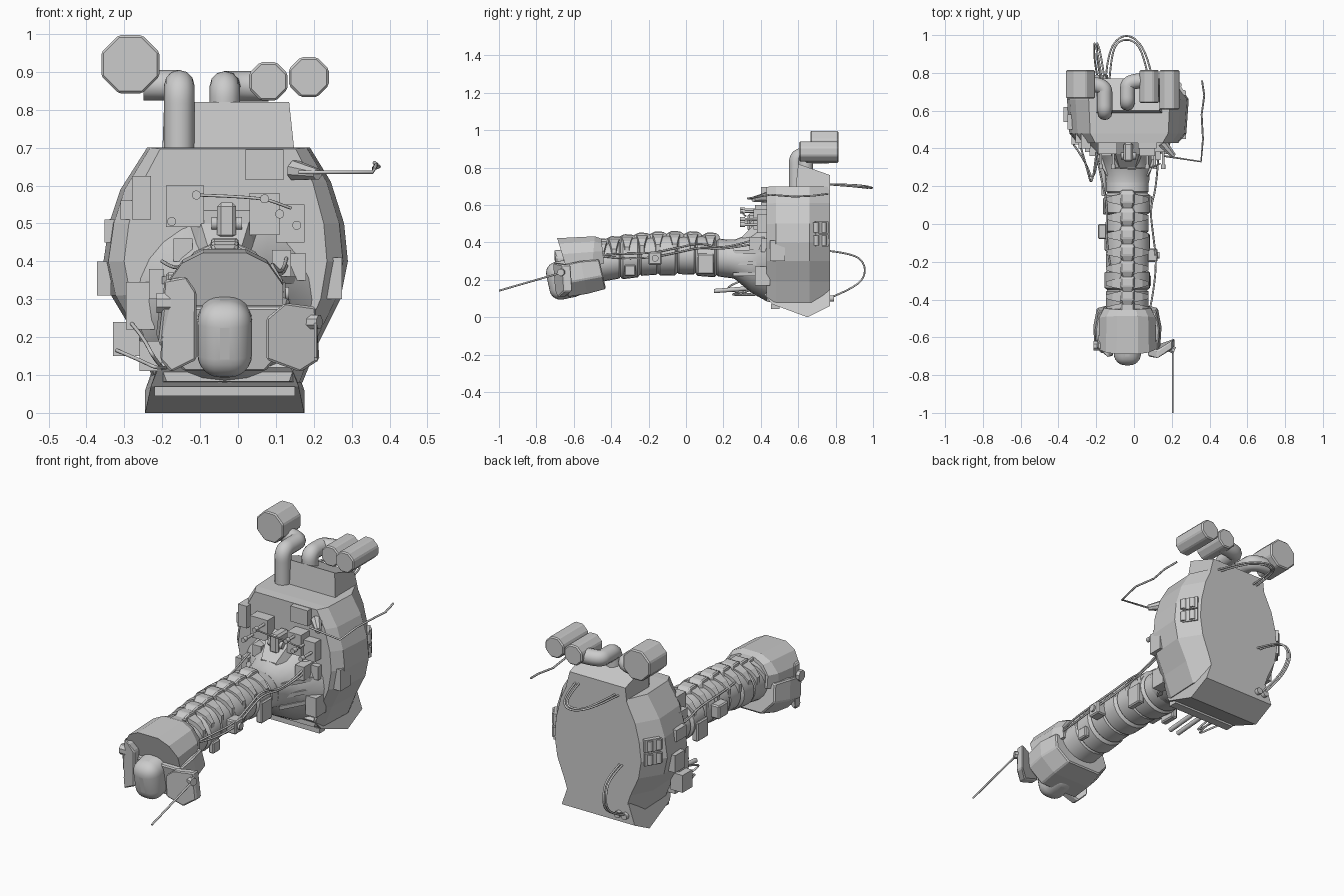
import bpy, bmesh, math
from mathutils import Vector, Matrix

CX = -0.035  # centre line of neck and body


def finish(name, bm, smooth=False, bevel=0, segs=1):
    bmesh.ops.recalc_face_normals(bm, faces=bm.faces)
    me = bpy.data.meshes.new(name)
    bm.to_mesh(me)
    bm.free()
    ob = bpy.data.objects.new(name, me)
    bpy.context.collection.objects.link(ob)
    if bevel:
        m = ob.modifiers.new("bevel", 'BEVEL')
        m.width, m.segments = bevel, segs
    if smooth:
        bpy.ops.object.select_all(action='DESELECT')
        ob.select_set(True)
        bpy.context.view_layer.objects.active = ob
        bpy.ops.object.shade_smooth_by_angle(angle=math.radians(35))
    return ob


def loft(name, rings, smooth=False, bevel=0, segs=1):
    bm = bmesh.new()
    vs = [[bm.verts.new(p) for p in r] for r in rings]
    n = len(vs[0])
    for a, b in zip(vs, vs[1:]):
        for i in range(n):
            j = (i + 1) % n
            bm.faces.new((a[i], a[j], b[j], b[i]))
    bm.faces.new(vs[0])
    bm.faces.new(vs[-1])
    return finish(name, bm, smooth, bevel, segs)


def box(name, x0, x1, y0, y1, z0, z1, bevel=0, segs=1, rot=None):
    bm = bmesh.new()
    bmesh.ops.create_cube(bm, size=1)
    m = Matrix.Translation(((x0 + x1) / 2, (y0 + y1) / 2, (z0 + z1) / 2))
    if rot:
        m = m @ Matrix.Rotation(math.radians(rot[0]), 4, rot[1])
    bm.transform(m @ Matrix.Diagonal((x1 - x0, y1 - y0, z1 - z0, 1)))
    return finish(name, bm, segs > 1, bevel, segs)


def cyl(name, p, q, r, n=12, r2=None, bevel=0):
    p, q = Vector(p), Vector(q)
    bm = bmesh.new()
    bmesh.ops.create_cone(bm, cap_ends=True, segments=n, radius1=r,
                          radius2=r if r2 is None else r2, depth=(q - p).length)
    rot = (q - p).to_track_quat('Z', 'Y').to_matrix().to_4x4()
    bm.transform(Matrix.Translation((p + q) / 2) @ rot @ Matrix.Rotation(math.pi / n, 4, 'Z'))
    return finish(name, bm, n > 8, bevel)


def tube(name, pts, r, poly=False, res=2):
    cu = bpy.data.curves.new(name, 'CURVE')
    cu.dimensions = '3D'
    cu.bevel_depth, cu.bevel_resolution, cu.use_fill_caps = r, res, True
    s = cu.splines.new('POLY' if poly else 'NURBS')
    s.points.add(len(pts) - 1)
    for a, p in zip(s.points, pts):
        a.co = (*p, 1)
    s.use_endpoint_u, s.order_u, s.resolution_u = True, 3, 8
    ob = bpy.data.objects.new(name, cu)
    bpy.context.collection.objects.link(ob)
    return ob


def oval(y, z, rx, rz, n=24):
    return [(CX + rx * math.cos(2 * math.pi * i / n), y, z + rz * math.sin(2 * math.pi * i / n)) for i in range(n)]


# main shell: rounded faceted outline scaled along y
outline = [(-.24, .70), (.19, .70), (.245, .61), (.28, .50), (.29, .40), (.27, .30), (.215, .19),
           (.17, .08), (-.22, .08), (-.275, .21), (-.335, .31), (-.355, .40), (-.34, .50), (-.31, .59)]


def shell_ring(y, sx, sz):
    return [(CX + (x - CX) * sx, y, .4 + (z - .4) * sz) for x, z in outline]


loft("body_shell", [shell_ring(.43, .83, .99), shell_ring(.48, .96, 1),
                    shell_ring(.66, 1, 1), shell_ring(.77, .77, 1)])
# base wedge flaring to the bottom edge, with a front lip
base = [(.42, .12, .175), (.46, .07, .195), (.65, 0, .21), (.77, .06, .21), (.77, .16, .175), (.45, .16, .165)]
loft("base", [[(CX + s * w, y, z) for y, z, w in base] for s in (-1, 1)])
box("base_lip", -.22, .15, .455, .50, .045, .07)
# top housing behind the exhausts
loft("top_housing", [[(-.2, .585, .68), (.15, .585, .68), (.15, .77, .68), (-.2, .77, .68)],
                     [(-.195, .60, .82), (.135, .60, .82), (.13, .77, .76), (-.19, .77, .76)]])
# exhaust pipes and eight-sided drums
tube("exhaust_pipe", [(-.155, .59, .66), (-.155, .59, .78), (-.155, .59, .865), (-.155, .66, .865),
                      (-.155, .74, .865), (-.25, .74, .865)], .04, res=4)
tube("exhaust_pipe", [(-.035, .64, .76), (-.035, .64, .80), (-.035, .64, .862), (-.035, .70, .862),
                      (-.03, .76, .862), (.08, .76, .862)], .04, res=4)
for x, z, r, y0 in ((-.284, .92, .083, .665), (.08, .875, .055, .64), (.187, .886, .057, .605)):
    cyl("exhaust_drum", (x, y0, z), (x, .815, z), r, 8, bevel=.006)

# neck collar cone and gussets
loft("neck_collar", [oval(.22, .315, .115, .10), oval(.26, .31, .118, .105), oval(.35, .29, .15, .16),
                     oval(.44, .30, .24, .22)], smooth=True)
for s in (-1, 1):
    for dx, z in ((.0, .29), (.0, .35), (-.01, .23)):
        x = CX + s * (.105 + dx)
        loft("collar_gusset", [[(x, .25, z + d), (x + s * .10, .43, z + d), (x - s * .02, .43, z + d)]
                               for d in (-.01, .01)])
# upper joint block over the collar
loft("upper_joint", [[(CX - w, y, .38), (CX + w, y, .38), (CX + w * .7, y, t), (CX - w * .7, y, t)]
                     for y, w, t in ((.30, .06, .43), (.37, .09, .50), (.44, .12, .54))])
box("joint_clamp", -.055, -.005, .33, .43, .46, .555, .01)
cyl("joint_pin", (-.07, .36, .50), (.01, .36, .50), .018)

# front equipment boxes: x0, x1, z0, z1, y front
for x0, x1, z0, z1, y in (
        (-.19, -.09, .49, .60, .37), (-.28, -.23, .51, .625, .40), (-.31, -.25, .51, .56, .43),
        (.02, .12, .615, .695, .40), (.03, .11, .47, .58, .36), (.10, .175, .45, .55, .38),
        (.235, .275, .30, .41, .45), (-.352, -.325, .45, .51, .50), (-.372, -.335, .31, .40, .54),
        (-.295, -.22, .22, .345, .40), (-.33, -.26, .15, .24, .42), (-.26, -.20, .11, .19, .38),
        (-.235, -.195, .30, .38, .36), (.13, .19, .17, .27, .37), (.13, .18, .35, .42, .40),
        (.09, .14, .36, .43, .34), (-.17, -.12, .40, .46, .36)):
    box("equipment_box", x0, x1, y, y + .08, z0, z1)
for x, z in ((-.11, .575), (-.175, .505), (.07, .565), (.11, .525), (.155, .495)):
    cyl("peg", (x, .31, z), (x, .44, z), .007)
    cyl("peg_head", (x, .29, z), (x, .315, z), .012)
tube("peg_cable", [(-.11, .30, .575), (-.02, .29, .572), (.07, .30, .565), (.10, .30, .555), (.14, .32, .54)], .004)
for x in (-.16, -.11):
    cyl("lower_peg", (x, .15, .14), (x, .40, .16), .012)

# paired canister vents set into the shell sides
for s in (-1, 1):
    x = CX + s * .262
    for z in (.41, .48):
        box("vent_frame", x - .025, x + .025, .675, .755, z - .032, z + .032, rot=(s * 32, 'Z'))
        for y in (.695, .735):
            xx = x + s * (.022 - (y - .715) * .6)
            cyl("vent_canister", (xx, y, z - .026), (xx, y, z + .026), .016)


# neck: stacked drum segments following a shallow arch
def cz(y):
    return .34 - .25 * (y + .05) ** 2


edges = [.26, .16, .05, -.05, -.15, -.25, -.35, -.47]
rings = []
for i, (a, b) in enumerate(zip(edges, edges[1:])):
    r = .120 if i % 2 else .113
    for y, k in ((a, .92), (a - .008, 1), (b + .012, 1), (b + .004, .92)):
        rings.append(oval(y, cz(y) - .008, r * k, r * k * .9))
loft("neck", rings, smooth=True)
# vertebrae with side wings
for y in (.13, .035, -.06, -.15, -.235, -.315, -.385, -.45):
    t = cz(y) + .094
    loft("vertebra", [[(CX - w, y + a, z), (CX + w, y + a, z), (CX + w * .75, y + a, z + h), (CX - w * .75, y + a, z + h)]
                      for a, w, z, h in ((-.05, .034, t - .03, .04), (-.015, .046, t - .03, .058),
                                         (.03, .046, t - .03, .055), (.05, .036, t - .03, .04))], bevel=.005)
    for s in (-1, 1):
        loft("vertebra_wing", [[(CX + s * d, y + a, z) for a, z in ((-w, t + h), (w, t + h), (w, t + h - .04), (-w, t + h - .04))]
                               for d, w, h in ((.03, .03, .015), (.08, .02, -.008), (.112, .011, -.042))])
# neck attachments
for b in ((-.19, -.14, -.08, 0, .30, .37), (.07, .125, -.2, -.13, .28, .35), (.06, .095, .06, .15, .23, .34),
          (-.165, -.13, .05, .14, .23, .33), (.06, .09, -.33, -.27, .22, .28)):
    box("neck_box", *b, bevel=.006)
cyl("neck_knob", (.1, -.165, .315), (.135, -.165, .315), .018)
for d in (0, .025):
    tube("neck_cable", [(.13, .38, .42 - d), (.12, .2, .36), (.085, .08, .40 - d), (.10, -.05, .37 - d),
                        (.12, -.2, .34 - d), (.10, -.38, .34 - d), (.08, -.47, .33)], .005)
tube("neck_cable", [(-.20, .38, .40), (-.17, .22, .38), (-.14, .1, .39), (-.15, -.1, .40), (-.12, -.25, .39)], .005)

# head: faceted hood whose brow overhangs, over a tilted lower case
hood = [(-.135, -.02), (-.135, .05), (-.10, .10), (-.05, .125), (.05, .125), (.10, .10), (.135, .05), (.135, -.02)]
loft("head_hood", [[(CX + x * k, y + t * z, c + z * k) for x, z in hood]
                   for y, k, c, t in ((-.44, .92, .305, -.1), (-.50, 1.1, .295, .1), (-.645, 1.14, .28, -.35))])
low = [(-.155, .06), (.155, .06), (.165, -.03), (.10, -.10), (-.10, -.10), (-.165, -.03)]
loft("head_case", [[(CX + x * k, y - .22 * z, c + z * k) for x, z in low]
                   for y, k, c in ((-.45, .98, .25), (-.55, 1.1, .235), (-.655, 1.06, .215))], bevel=.006)
# visor dome and flanking cheek plates
box("visor_dome", CX - .072, CX + .072, -.74, -.55, .10, .305, .06, 6, rot=(12, 'X'))
for s, xi, xo, top, y in ((-1, -.11, -.205, .36, -.685), (1, .075, .215, .29, -.69)):
    mid = (xi + xo) / 2 + s * .01
    loft("cheek_plate", [[(xi, y - .01 + d, top - .04), (mid - s * .03, y - .025 + d, top), (xo - s * .01, y + .03 + d, top - .01),
                          (xo, y + .04 + d, .14), (mid + s * .01, y + .0 + d, .108), (xi, y - .01 + d, .14)]
                         for d in (0, .045)], bevel=.006)
cyl("head_pod", (-.215, -.645, .29), (-.17, -.645, .29), .028, 8)
cyl("antenna_mount", (.17, -.65, .24), (.215, -.67, .24), .02, 8)
tube("head_antenna", [(.205, -.66, .24), (.205, -1, .142)], .005, poly=True)

# side antenna on a swivel mount
cyl("antenna_base", (.15, .43, .64), (.21, .36, .63), .028, 8, r2=.015)
tube("side_antenna", [(.16, .36, .635), (.355, .33, .635), (.365, .45, .655), (.358, .58, .645), (.372, .68, .65), (.36, .76, .66)],
     .005, poly=True)

# rear loop cables and lower ports
for d in (0, .02):
    tube("rear_cable", [(-.15 + d, .76, .71), (-.14 + d, .90, .71), (-.08, .995 - d, .695), (.0, .995 - d, .69),
                        (.07 - d, .90, .70), (.10 - d, .76, .71)], .005)
for x in (-.21, -.195):
    tube("rear_loop", [(x + .04, .76, .355), (x + .02, .90, .34), (x, .96, .28), (x, .95, .20), (x, .86, .14), (x + .02, .76, .10)], .005)
for x in (-.195, -.155):
    cyl("rear_port", (x, .76, .10), (x, .79, .10), .017)
# lower side cables
tube("lower_cable", [(-.28, .40, .235), (-.25, .30, .20), (-.22, .18, .14), (-.20, .38, .12)], .005)
tube("lower_cable", [(-.32, .42, .165), (-.26, .34, .14), (-.21, .20, .115), (-.19, .38, .12)], .005)
